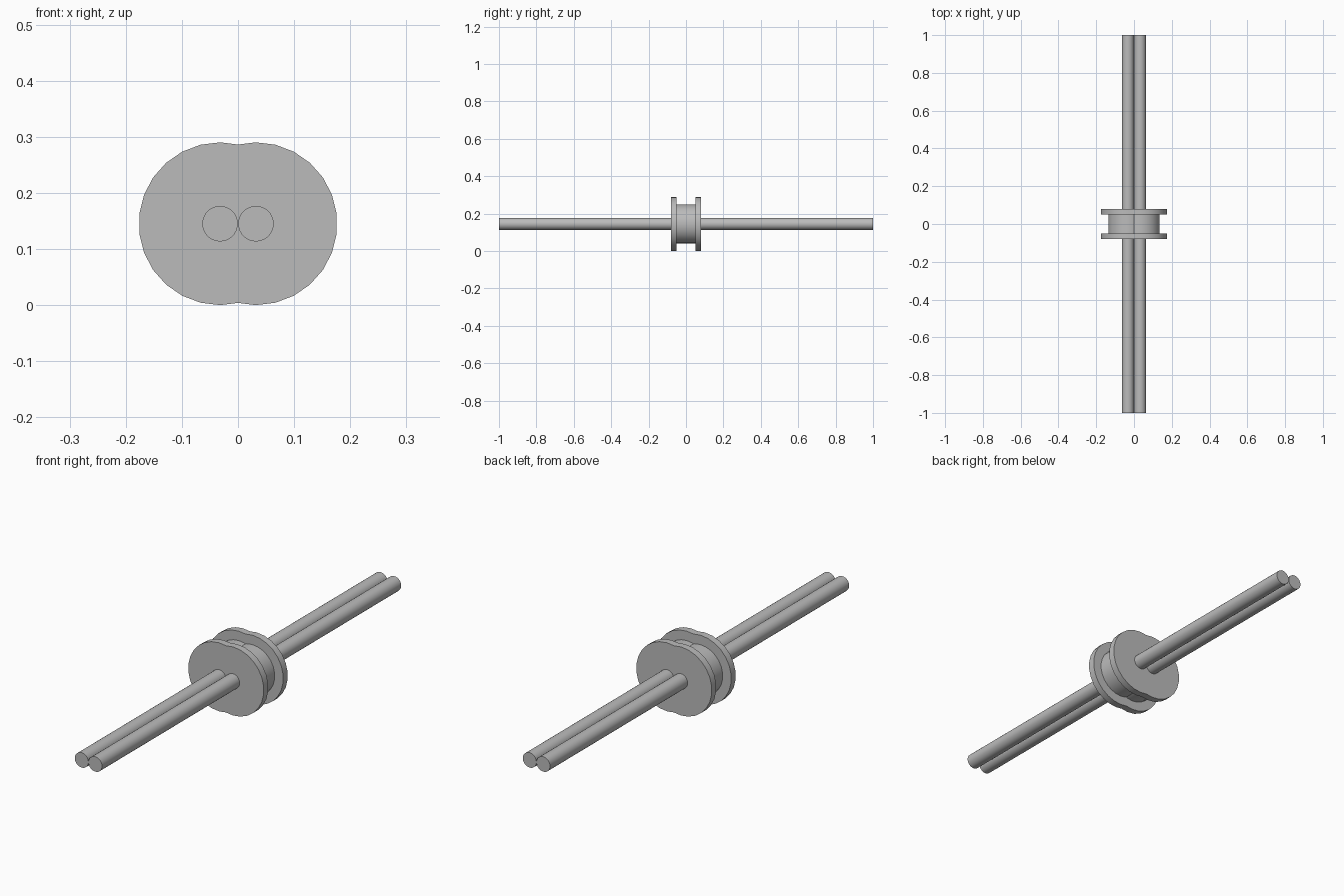
import bpy, bmesh, math

cube = bpy.data.objects.get("Cube")
if cube:
    bpy.data.objects.remove(cube)

CENTRE_Z = 0.145   # shared axis height
OFFSET = 0.032     # sideways distance of each axis
SIDES = 26

grey = bpy.data.materials.new("plain_grey")
grey.use_nodes = True
colour = (0.5, 0.5, 0.5, 1)
grey.diffuse_color = colour
grey.node_tree.nodes["Principled BSDF"].inputs["Base Color"].default_value = colour


def circle(cx, radius, sides=SIDES):
    """Circle in (x, z), starting at the top and going clockwise."""
    step = math.tau / sides
    return [(cx + radius * math.sin(i * step), CENTRE_Z + radius * math.cos(i * step))
            for i in range(sides)]


def twin_outline(radius):
    """Outline of two merged, overlapping circles."""
    ring = circle(OFFSET, radius)
    half = [p for p in ring if p[0] > 0]
    # Height of the notch where the two circles cross
    for (x0, z0), (x1, z1) in zip(ring, ring[1:] + ring[:1]):
        if x0 < 0 < x1:
            notch = z0 + (z1 - z0) * -x0 / (x1 - x0)
    low = (0, 2 * CENTRE_Z - notch)
    # Order the half from the top notch round to the bottom one
    half.sort(key=lambda p: math.atan2(p[0] - 0.001, p[1] - CENTRE_Z))
    return [(0, notch)] + half + [low] + [(-x, z) for x, z in reversed(half)]


def extrude(name, outline, y0, y1):
    """Solid made by sweeping an (x, z) outline along y."""
    bm = bmesh.new()
    face = bm.faces.new([bm.verts.new((x, y0, z)) for x, z in outline])
    swept = bmesh.ops.extrude_face_region(bm, geom=[face], use_keep_orig=True)["geom"]
    verts = [g for g in swept if isinstance(g, bmesh.types.BMVert)]
    bmesh.ops.translate(bm, verts=verts, vec=(0, y1 - y0, 0))
    bmesh.ops.recalc_face_normals(bm, faces=bm.faces)
    mesh = bpy.data.meshes.new(name)
    bm.to_mesh(mesh)
    bm.free()
    mesh.materials.append(grey)
    obj = bpy.data.objects.new(name, mesh)
    bpy.context.collection.objects.link(obj)
    bpy.ops.object.select_all(action='DESELECT')
    obj.select_set(True)
    bpy.context.view_layer.objects.active = obj
    bpy.ops.object.shade_smooth_by_angle(angle=math.radians(22))


# Spool: hub between two flanges
extrude("hub", twin_outline(0.105), -0.05, 0.05)
extrude("front_flange", twin_outline(0.145), -0.08, -0.05)
extrude("back_flange", twin_outline(0.145), 0.05, 0.08)

# Pair of long rods through the spool
for name, side in (("left_rod", 1), ("right_rod", -1)):
    extrude(name, circle(side * OFFSET, 0.0317), -1, 1)
